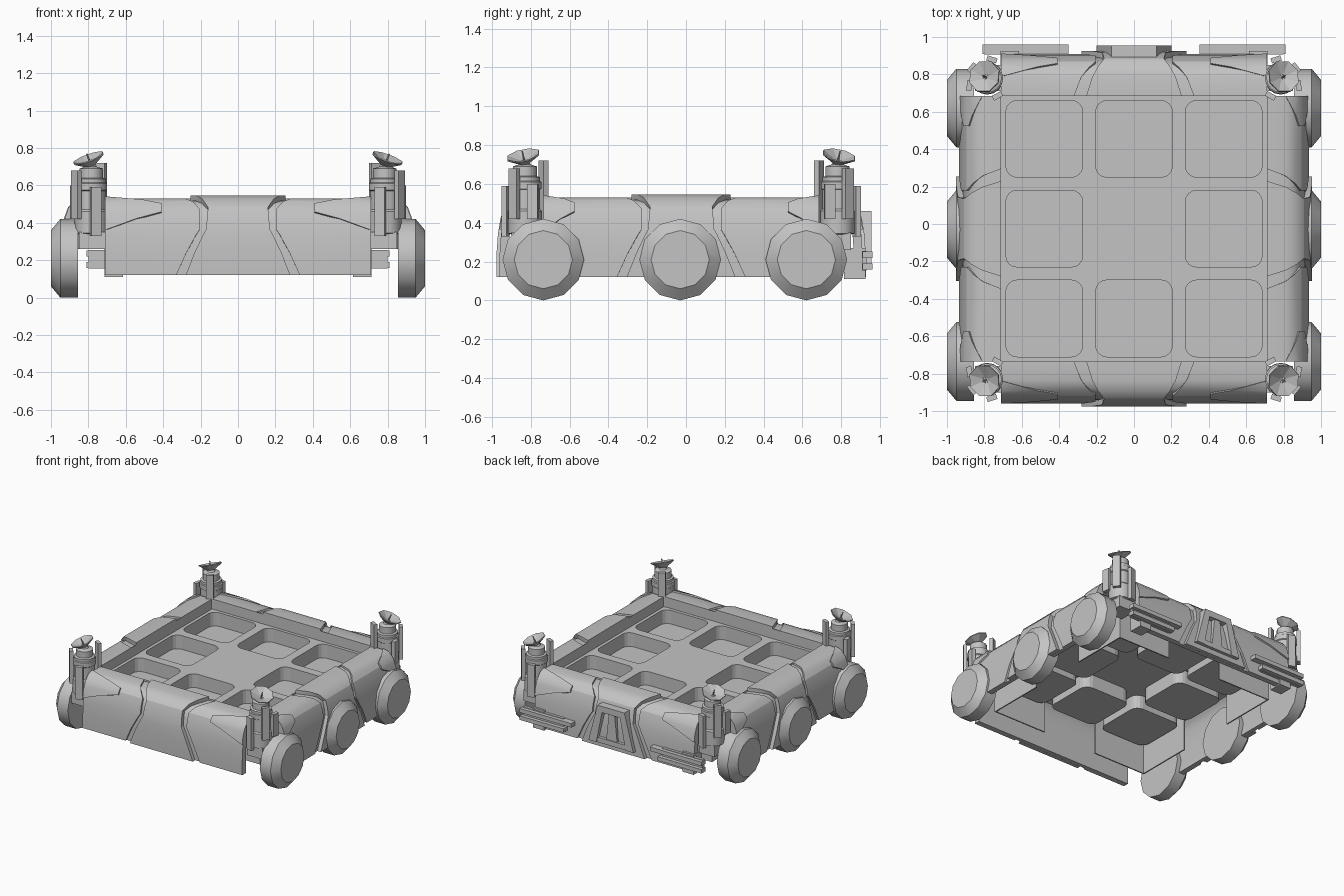
import bpy, bmesh, math
from mathutils import Vector, Matrix

old = bpy.data.objects.get("Cube")
if old:
    bpy.data.objects.remove(old)

grey = bpy.data.materials.new("hull grey")
grey.use_nodes = True
grey.diffuse_color = (0.55, 0.55, 0.55, 1)
grey.node_tree.nodes["Principled BSDF"].inputs["Base Color"].default_value = (0.55, 0.55, 0.55, 1)

CY = -0.025           # deck centre
HALF = 0.71           # deck half width
DECK, RIM, LOW = 0.45, 0.53, 0.12


def finish(name, bm, smooth=False, solid=0.0):
    if not solid:
        bmesh.ops.recalc_face_normals(bm, faces=bm.faces)
    mesh = bpy.data.meshes.new(name)
    bm.to_mesh(mesh)
    bm.free()
    mesh.materials.append(grey)
    ob = bpy.data.objects.new(name, mesh)
    bpy.context.collection.objects.link(ob)
    if solid:
        mod = ob.modifiers.new("thickness", "SOLIDIFY")
        mod.thickness = solid
    if smooth:
        bpy.ops.object.select_all(action="DESELECT")
        ob.select_set(True)
        bpy.context.view_layer.objects.active = ob
        bpy.ops.object.shade_smooth_by_angle(angle=math.radians(35))


def add_box(bm, center, size, turn=0):
    m = Matrix.Translation(center) @ Matrix.Rotation(turn, 4, "Z") @ Matrix.Diagonal((*size, 1))
    bmesh.ops.create_cube(bm, size=1, matrix=m)


def add_lathe(bm, profile, sides, matrix, phase=0.0):
    rings = []
    for r, h in profile:
        rings.append([bm.verts.new(matrix @ Vector((r * math.cos(phase + math.tau * i / sides),
                      r * math.sin(phase + math.tau * i / sides), h))) for i in range(sides)])
    for a, b in zip(rings, rings[1:]):
        for i in range(sides):
            j = (i + 1) % sides
            bm.faces.new((a[i], a[j], b[j], b[i]))
    bm.faces.new(rings[0])
    bm.faces.new(rings[-1])


def add_prism(bm, outline, y0, y1):
    lo = [bm.verts.new((x, y0, z)) for x, z in outline]
    hi = [bm.verts.new((x, y1, z)) for x, z in outline]
    bm.faces.new(lo)
    bm.faces.new(hi)
    for i in range(len(lo)):
        j = (i + 1) % len(lo)
        bm.faces.new((lo[i], lo[j], hi[j], hi[i]))


# Rounded hull section: outward distance from the deck edge, height
SECTION = [Vector(p) for p in ((0, RIM), (0.10, RIM), (0.15, 0.515), (0.185, 0.475),
                               (0.205, 0.42), (0.218, 0.34), (0.225, 0.24), (0.225, LOW))]
LAST = len(SECTION) - 1


def hull_point(u, t, lift):
    i = min(int(t), LAST - 1)
    p = SECTION[i].lerp(SECTION[i + 1], t - i)
    a = SECTION[max(round(t) - 1, 0)]
    b = SECTION[min(round(t) + 1, LAST)]
    d = (b - a).normalized()
    return Vector((u, -HALF - p.x + d.y * lift, p.y + d.x * lift))


def add_skin(bm, quads, lift, depth=0.03):
    """Curved slab over quads (t, u left, u right, then the same at the lower edge)."""
    for t0, l0, r0, t1, l1, r1 in quads:
        stops = [t0] + [k for k in range(LAST + 1) if t0 < k < t1] + [t1]
        rows = []
        for t in stops:
            f = (t - t0) / (t1 - t0)
            l, r = l0 + (l1 - l0) * f, r0 + (r1 - r0) * f
            rows.append([bm.verts.new(hull_point(u, t, h))
                         for u, h in ((l, lift), (r, lift), (r, lift - depth), (l, lift - depth))])
        for a, b in zip(rows, rows[1:]):
            for i in range(4):
                j = (i + 1) % 4
                bm.faces.new((a[i], a[j], b[j], b[i]))
        bm.faces.new(rows[0])
        bm.faces.new(rows[-1])


# Hull sides: recessed base, raised middle, flanks, corner wedges, inner skirt
for side, turn, w in (("front", 0, 0.41), ("left", 90, 0.55), ("back", 180, 0.41), ("right", 270, 0.55)):
    spin = Matrix.Translation((0, CY, 0)) @ Matrix.Rotation(math.radians(turn), 4, "Z")
    parts = {
        "base": ([(0, -HALF, HALF, LAST, -HALF, HALF)], -0.015),
        "middle": ([(0, -0.255, 0.255, 3, -0.16, 0.16), (3, -0.16, 0.16, 4.7, -0.17, 0.17),
                    (4.7, -0.17, 0.17, LAST, -0.28, 0.28)], 0.016),
        "flanks": ([q for s in (-1, 1) for q in (
            (0, s * 0.32, s * HALF, 3, s * 0.205, s * HALF), (3, s * 0.205, s * HALF, 4.7, s * 0.205, s * HALF),
            (4.7, s * 0.205, s * HALF, LAST, s * 0.33, s * HALF))], 0.0),
        "wedge": ([q for s in (-1, 1) for q in (
            (1.1, s * 0.7, s * HALF, 2.5, s * w, s * HALF), (2.5, s * w, s * HALF, 3.4, s * w, s * HALF),
            (3.4, s * w, s * HALF, 4.7, s * 0.7, s * HALF))], 0.012),
    }
    for part, (quads, lift) in parts.items():
        bm = bmesh.new()
        add_skin(bm, quads, lift)
        bmesh.ops.transform(bm, matrix=spin, verts=bm.verts)
        finish(f"{side}_{part}_panel", bm, True)
    bm = bmesh.new()
    for s in (-1, 1):
        add_box(bm, (s * 0.475, -HALF + 0.005, (DECK + LOW) / 2), (0.47, 0.01, DECK - LOW))
    bmesh.ops.transform(bm, matrix=spin, verts=bm.verts)
    finish(f"{side}_skirt", bm)


# Deck sheet with eight rounded trays
def rounded(cx, cy, half, rad):
    pts = []
    for k, (sx, sy) in enumerate(((1, 1), (-1, 1), (-1, -1), (1, -1))):
        for i in range(5):
            a = math.pi / 2 * (k + i / 4)
            pts.append((cx + sx * (half - rad) + rad * math.cos(a), cy + sy * (half - rad) + rad * math.sin(a)))
    return pts


def add_loop(bm, pts, z):
    vs = [bm.verts.new((x, y, z)) for x, y in pts]
    return vs, [bm.edges.new((v, vs[(i + 1) % len(vs)])) for i, v in enumerate(vs)]


def add_wall(bm, top, z):
    low = [bm.verts.new((v.co.x, v.co.y, z)) for v in top]
    for i in range(len(top)):
        j = (i + 1) % len(top)
        bm.faces.new((top[i], top[j], low[j], low[i]))
    return low


bm = bmesh.new()
square = [(sx * HALF, CY + sy * HALF) for sx, sy in ((1, 1), (-1, 1), (-1, -1), (1, -1))]
edges = add_loop(bm, square, DECK)[1]
trays = []
for cx in (-0.48, 0, 0.48):
    for row in (-1, 0, 1):
        if cx or row:
            vs, es = add_loop(bm, rounded(cx, CY + row * 0.48, 0.205, 0.06), DECK)
            trays.append(vs)
            edges += es
bmesh.ops.triangle_fill(bm, edges=edges, use_beauty=True, normal=(0, 0, 1))
for vs in trays:
    bm.faces.new(add_wall(bm, vs, DECK - 0.11))
bmesh.ops.recalc_face_normals(bm, faces=bm.faces)
finish("deck_with_trays", bm, False, 0.008)
bm = bmesh.new()
add_wall(bm, add_loop(bm, square, RIM)[0], DECK)
finish("inner_rim_wall", bm)

# Wheels
for s, side in ((1, "left"), (-1, "right")):
    for y, place in ((-0.735, "front"), (-0.03, "middle"), (0.62, "back")):
        bm = bmesh.new()
        m = Matrix.Translation((0, y, 0.21)) @ Matrix.Rotation(s * math.pi / 2, 4, "Y")
        add_lathe(bm, [(0.21, 0.855), (0.21, 0.95), (0.15, 1.0)], 12, m)
        finish(f"{place}_{side}_wheel", bm, True)

# Corner posts with plates, brackets and outward-tilted dishes
for sx, side in ((1, "left"), (-1, "right")):
    for sy, py, place in ((-1, -0.83, "front"), (1, 0.78, "back")):
        at = Vector((sx * 0.785, py, 0))
        bm = bmesh.new()
        add_lathe(bm, [(0.07, 0.26), (0.07, 0.34), (0.088, 0.345), (0.088, 0.46), (0.078, 0.47), (0.078, 0.57),
                       (0.085, 0.575), (0.085, 0.61), (0.078, 0.615), (0.078, 0.635), (0.062, 0.64), (0.062, 0.69),
                       (0.03, 0.70), (0.02, 0.72)], 16, Matrix.Translation(at))
        finish(f"{place}_{side}_post", bm, True)
        bm = bmesh.new()
        for px, dy, z0, z1, turn in ((-0.055, -0.095, 0.34, 0.72, 0.5), (0.08, 0.055, 0.42, 0.68, 0.9),
                                     (-0.025, 0.1, 0.33, 0.59, -0.3), (0.095, -0.04, 0.42, 0.60, 1.4)):
            add_box(bm, at + Vector((sx * px, sy * dy, (z0 + z1) / 2)), (0.055, 0.028, z1 - z0), -turn * sx * sy)
        finish(f"{place}_{side}_post_plates", bm)
        bm = bmesh.new()
        tilt = (Matrix.Translation(at + Vector((0, 0, 0.705))) @ Matrix.Rotation(sx * 0.35, 4, "Y")
                @ Matrix.Rotation(-sy * 0.2, 4, "X"))
        add_lathe(bm, [(0.025, 0), (0.09, 0.042), (0.088, 0.048), (0.012, 0.015)], 8, tilt, math.pi / 8)
        add_lathe(bm, [(0.006, 0.01), (0.004, 0.07)], 6, tilt)
        finish(f"{place}_{side}_dish", bm)
        bm = bmesh.new()
        add_box(bm, (sx * 0.78, py, 0.305), (0.14, 0.14, 0.09))
        finish(f"{place}_{side}_post_bracket", bm)

# Back bumper ends, bars and slotted vent
back = CY + HALF + 0.225
for s, side in ((1, "left"), (-1, "right")):
    bm = bmesh.new()
    add_box(bm, (s * 0.665, 0.87, 0.19), (0.10, 0.11, 0.16))
    finish(f"back_{side}_bumper", bm)
    bm = bmesh.new()
    for z, x0 in ((0.235, 0.35), (0.175, 0.42)):
        add_box(bm, (s * (x0 + 0.81) / 2, back + 0.025, z), (0.81 - x0, 0.05, 0.032))
    add_box(bm, (s * 0.62, back + 0.008, 0.205), (0.36, 0.025, 0.10))
    finish(f"back_{side}_bars", bm)
bm = bmesh.new()
for s in (-1, 1):
    add_prism(bm, [(s * 0.20, 0.16), (s * 0.13, 0.16), (s * 0.07, 0.46), (s * 0.12, 0.46)], 0.89, 0.955)
add_prism(bm, [(-0.12, 0.46), (0.12, 0.46), (0.13, 0.41), (-0.13, 0.41)], 0.86, 0.955)
add_prism(bm, [(-0.19, 0.16), (0.19, 0.16), (0.18, 0.20), (-0.18, 0.20)], 0.89, 0.95)
add_prism(bm, [(-0.05, 0.18), (0.05, 0.18), (0.025, 0.42), (-0.025, 0.42)], 0.89, 0.945)
finish("back_vent", bm)
